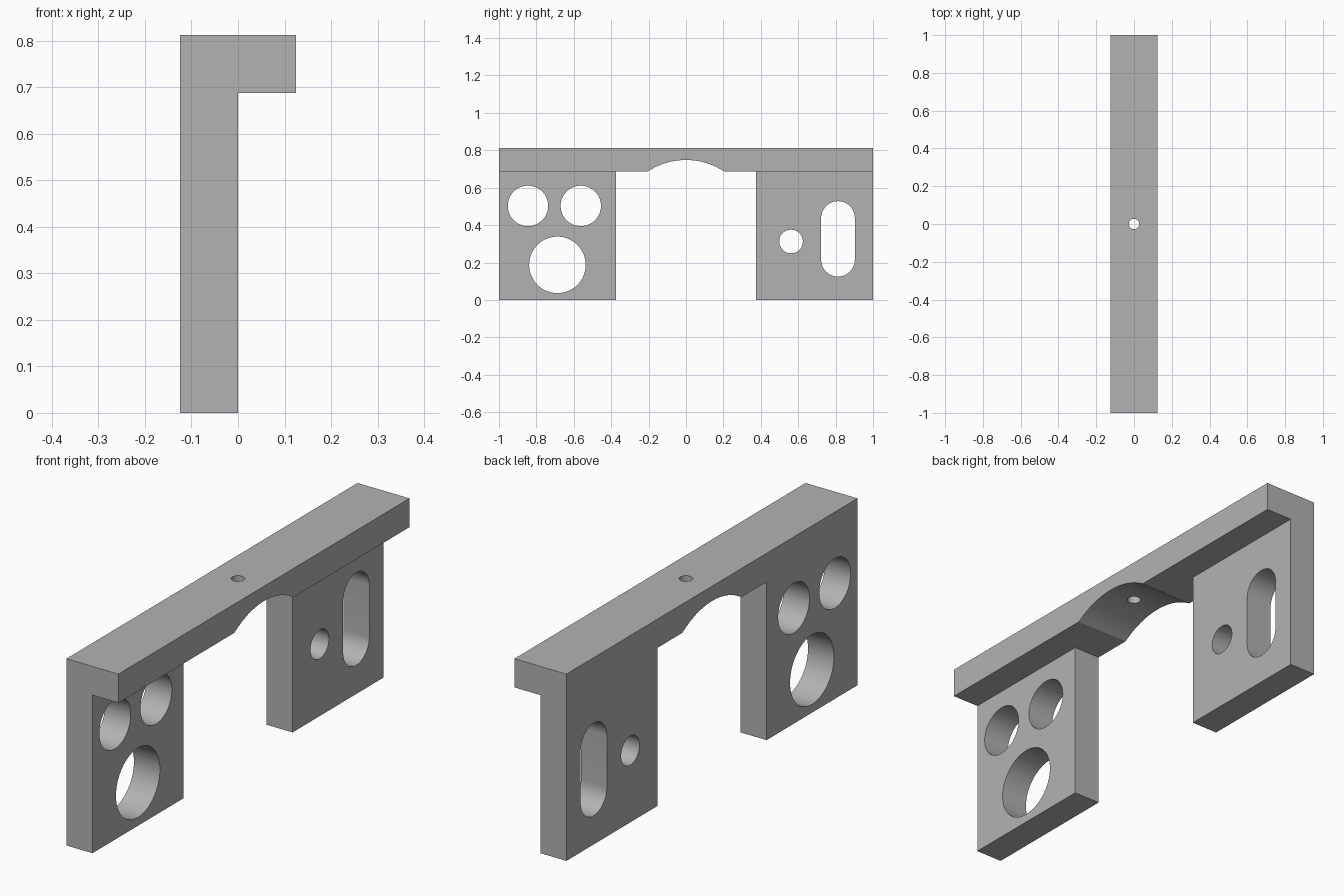
import bpy
import bmesh
from math import cos, sin, pi, asin, radians
from mathutils import Vector

cube = bpy.data.objects.get("Cube")
if cube:
    bpy.data.objects.remove(cube)

grey = bpy.data.materials.new("plain grey")
grey.use_nodes = True
colour = (0.45, 0.45, 0.45, 1)
grey.diffuse_color = colour
grey.node_tree.nodes["Principled BSDF"].inputs["Base Color"].default_value = colour

LEG_Y, BEAM_Z, TOP_Z, HALF_X = 0.375, 0.6875, 0.8125, 0.125


def prism(name, points, direction):
    """Extrude a closed outline of 3D points along a direction."""
    bm = bmesh.new()
    face = bm.faces.new([bm.verts.new(p) for p in points])
    geom = bmesh.ops.extrude_face_region(bm, geom=[face])["geom"]
    verts = [v for v in geom if isinstance(v, bmesh.types.BMVert)]
    bmesh.ops.translate(bm, verts=verts, vec=Vector(direction))
    bmesh.ops.recalc_face_normals(bm, faces=bm.faces)
    mesh = bpy.data.meshes.new(name)
    bm.to_mesh(mesh)
    bm.free()
    mesh.materials.append(grey)
    obj = bpy.data.objects.new(name, mesh)
    bpy.context.collection.objects.link(obj)
    return obj


def arc(u, v, r, start, end, steps):
    angles = [start + (end - start) * i / steps for i in range(steps + 1)]
    return [(u + r * cos(a), v + r * sin(a)) for a in angles]


def side_cutter(name, outline):
    """Cutter through the full width, from a (y, z) outline."""
    return prism(name, [(-0.3, y, z) for y, z in outline], (0.6, 0, 0))


def slot(y, z_low, z_high, r):
    return arc(y, z_high, r, 0, pi, 24) + arc(y, z_low, r, pi, 2 * pi, 24)


# Angle-section body: upright plate with a shelf along the top
section = [(-HALF_X, 0), (0, 0), (0, BEAM_Z), (HALF_X, BEAM_Z),
           (HALF_X, TOP_Z), (-HALF_X, TOP_Z)]
bracket = prism("bracket", [(x, -1, z) for x, z in section], (0, 2, 0))

# Opening between the legs, with a shallow arch into the beam
half_chord, rise = 0.203, 0.0605
radius = (half_chord ** 2 + rise ** 2) / (2 * rise)
half_angle = asin(half_chord / radius)
arch = arc(0, BEAM_Z + rise - radius, radius, pi / 2 - half_angle, pi / 2 + half_angle, 32)
opening = [(-LEG_Y, -0.1), (LEG_Y, -0.1), (LEG_Y, BEAM_Z)] + arch + [(-LEG_Y, BEAM_Z)]
cutters = [side_cutter("leg_opening", opening)]

# Round holes in the legs
for y, z, r in [(-0.845, 0.503, 0.108), (-0.5625, 0.503, 0.108),
                (-0.6875, 0.1875, 0.151), (0.5615, 0.3125, 0.063)]:
    cutters.append(side_cutter("round_hole", arc(y, z, r, 0, 2 * pi, 64)[:-1]))

# Upright slot and the small vertical hole in the beam
cutters.append(side_cutter("slot", slot(0.8125, 0.215, 0.438, 0.09)))
pin = [(x, y, 0.6) for x, y in arc(0, 0, 0.027, 0, 2 * pi, 32)[:-1]]
cutters.append(prism("pin_hole", pin, (0, 0, 0.4)))

# Cut everything out of the body
bpy.ops.object.select_all(action="DESELECT")
bpy.context.view_layer.objects.active = bracket
bracket.select_set(True)
for cutter in cutters:
    mod = bracket.modifiers.new(cutter.name, "BOOLEAN")
    mod.operation, mod.solver, mod.object = "DIFFERENCE", "EXACT", cutter
    bpy.ops.object.modifier_apply(modifier=mod.name)
    bpy.data.objects.remove(cutter)

bpy.ops.object.shade_smooth_by_angle(angle=radians(20))
